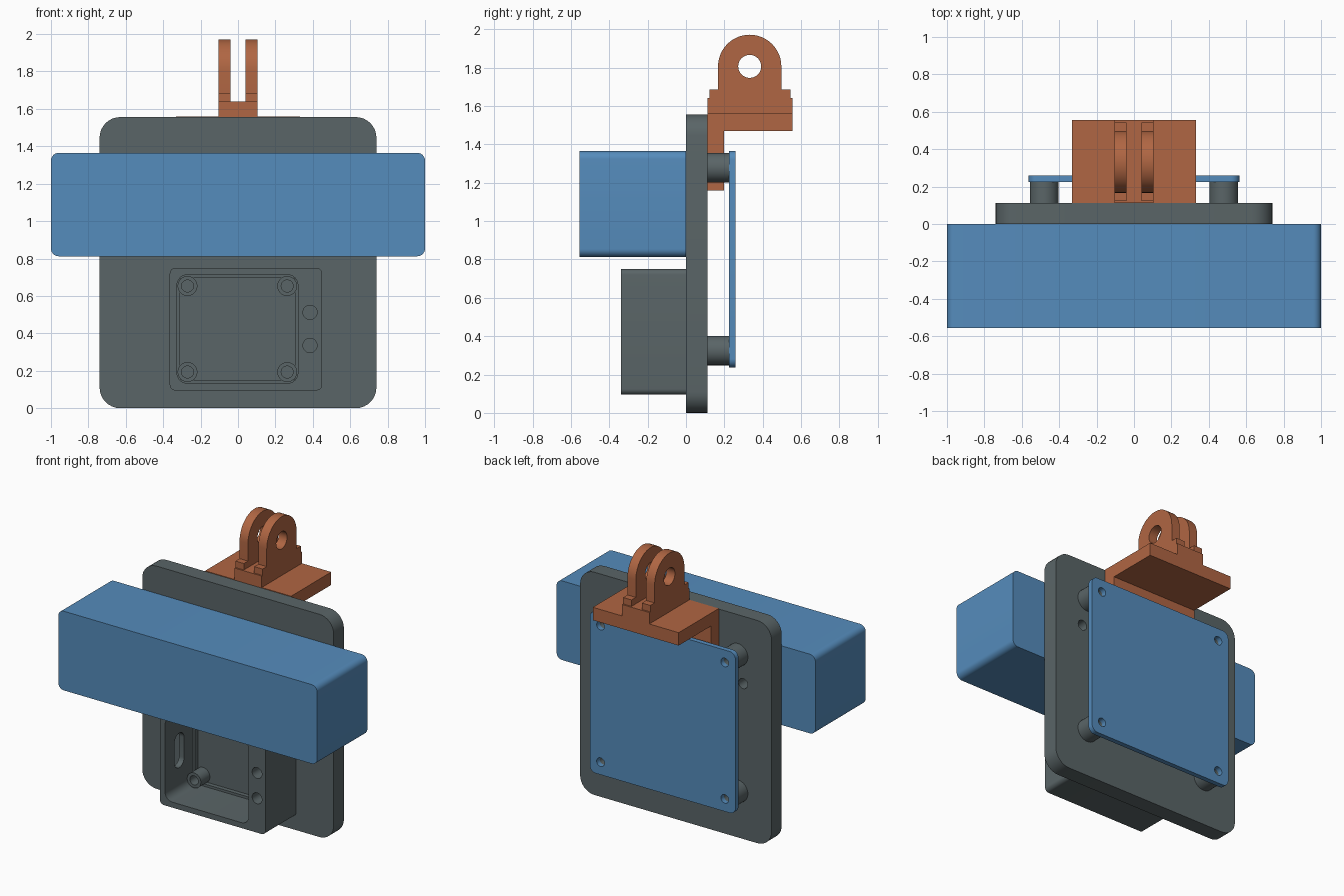
import bpy, bmesh, math
from mathutils import Vector

if "Cube" in bpy.data.objects:
    bpy.data.objects.remove(bpy.data.objects["Cube"])


def material(name, rgb):
    m = bpy.data.materials.new(name)
    m.diffuse_color = (*rgb, 1)
    m.use_nodes = True
    m.node_tree.nodes["Principled BSDF"].inputs["Base Color"].default_value = m.diffuse_color
    return m


GREY = material("slate grey", (0.102, 0.130, 0.136))
BLUE = material("steel blue", (0.091, 0.262, 0.503))
RUST = material("rust orange", (0.434, 0.133, 0.056))


def extrude(name, points, start, end, axis, mat):
    """Extrude a 2D outline: axis 'Y' uses (x, z) points, axis 'X' uses (y, z)."""
    bm = bmesh.new()
    put = (lambda a, b, t: (a, t, b)) if axis == 'Y' else (lambda a, b, t: (t, a, b))
    face = bm.faces.new([bm.verts.new(put(a, b, start)) for a, b in points])
    new = bmesh.ops.extrude_face_region(bm, geom=[face])['geom']
    bmesh.ops.translate(bm, verts=[v for v in new if isinstance(v, bmesh.types.BMVert)],
                        vec=Vector(put(0, 0, end - start)))
    bmesh.ops.recalc_face_normals(bm, faces=bm.faces)
    me = bpy.data.meshes.new(name)
    bm.to_mesh(me)
    bm.free()
    me.materials.append(mat)
    ob = bpy.data.objects.new(name, me)
    bpy.context.collection.objects.link(ob)
    return ob


def arc(cx, cy, r, a0, a1, n):
    return [(cx + r * math.cos(math.radians(a0 + (a1 - a0) * i / n)),
             cy + r * math.sin(math.radians(a0 + (a1 - a0) * i / n))) for i in range(n + 1)]


def rounded(x0, x1, z0, z1, r):
    pts = []
    for cx, cz, a in ((x1 - r, z0 + r, -90), (x1 - r, z1 - r, 0),
                      (x0 + r, z1 - r, 90), (x0 + r, z0 + r, 180)):
        pts += arc(cx, cz, r, a, a + 90, 8)
    return pts


def circle(cx, cz, r, n=32):
    return arc(cx, cz, r, 0, 360, n)[:-1]


def cut(ob, points, start, end, axis='Y'):
    cutter = extrude("cutter", points, start, end, axis, ob.data.materials[0])
    mod = ob.modifiers.new("cut", 'BOOLEAN')
    mod.operation, mod.solver, mod.object = 'DIFFERENCE', 'EXACT', cutter
    bpy.context.view_layer.objects.active = ob
    bpy.ops.object.modifier_apply(modifier=mod.name)
    bpy.data.objects.remove(cutter, do_unlink=True)


def box(name, x0, x1, y0, y1, z0, z1, mat):
    return extrude(name, [(x0, z0), (x1, z0), (x1, z1), (x0, z1)], y0, y1, 'Y', mat)


# Back plate with two fixing holes
plate = extrude("back_plate", rounded(-0.74, 0.74, 0, 1.556, 0.11), 0, 0.112, 'Y', GREY)
for s in (-1, 1):
    cut(plate, circle(s * 0.52, 1.085, 0.035), 0.02, 0.2)

# Front sensor box
extrude("sensor_box", rounded(-1, 1, 0.812, 1.365, 0.042), -0.555, 0, 'Y', BLUE)

# Open housing: main cavity, floor recess, side slot and two screw holes
housing = extrude("housing", rounded(-0.365, 0.45, 0.095, 0.75, 0.03), -0.34, 0, 'Y', GREY)
cut(housing, rounded(-0.326, 0.32, 0.133, 0.713, 0.055), -0.4, -0.03)
cut(housing, rounded(-0.31, 0.305, 0.15, 0.695, 0.01), -0.1, 0.05)
cut(housing, rounded(-0.235, -0.13, 0.30, 0.54, 0.05), -0.5, -0.2, 'X')
for z in (0.335, 0.512):
    cut(housing, circle(0.385, z, 0.038), -0.4, -0.1)

# Screw bosses in the housing corners
for x in (-0.27, 0.263):
    for z in (0.193, 0.653):
        boss = extrude("housing_boss", circle(x, z, 0.053), -0.1, 0, 'Y', GREY)
        cut(boss, circle(x, z, 0.032), -0.2, -0.01)

# Circuit board on four standoffs
board = extrude("rear_board", rounded(-0.563, 0.563, 0.237, 1.365, 0.045), 0.224, 0.258, 'Y', BLUE)
for x in (-0.48, 0.48):
    for z in (0.325, 1.278):
        cut(board, circle(x, z, 0.03), 0.2, 0.3)
        post = extrude("standoff", circle(x, z, 0.077), 0.112, 0.224, 'Y', GREY)
        cut(post, circle(x, z, 0.03), 0.13, 0.3)

# L bracket
extrude("bracket", [(0.112, 1.16), (0.198, 1.16), (0.198, 1.47), (0.555, 1.47),
                    (0.555, 1.56), (0.112, 1.56)], -0.332, 0.332, 'X', RUST)

# Mount base and two hinge prongs
box("mount_base", -0.105, 0.105, 0.112, 0.555, 1.56, 1.64, RUST)
outline = [(0.122, 1.64), (0.544, 1.64), (0.544, 1.685), (0.497, 1.685)]
outline += arc(0.332, 1.806, 0.165, 0, 180, 24) + [(0.167, 1.685), (0.122, 1.685)]
for x0, x1 in ((-0.105, -0.04), (0.04, 0.105)):
    prong = extrude("mount_prong", outline, x0, x1, 'X', RUST)
    cut(prong, circle(0.332, 1.806, 0.06), x0 - 0.1, x1 + 0.1, 'X')

# Smooth the round walls, keep the edges sharp
bpy.ops.object.select_all(action='SELECT')
bpy.ops.object.shade_smooth_by_angle(angle=math.radians(30))
